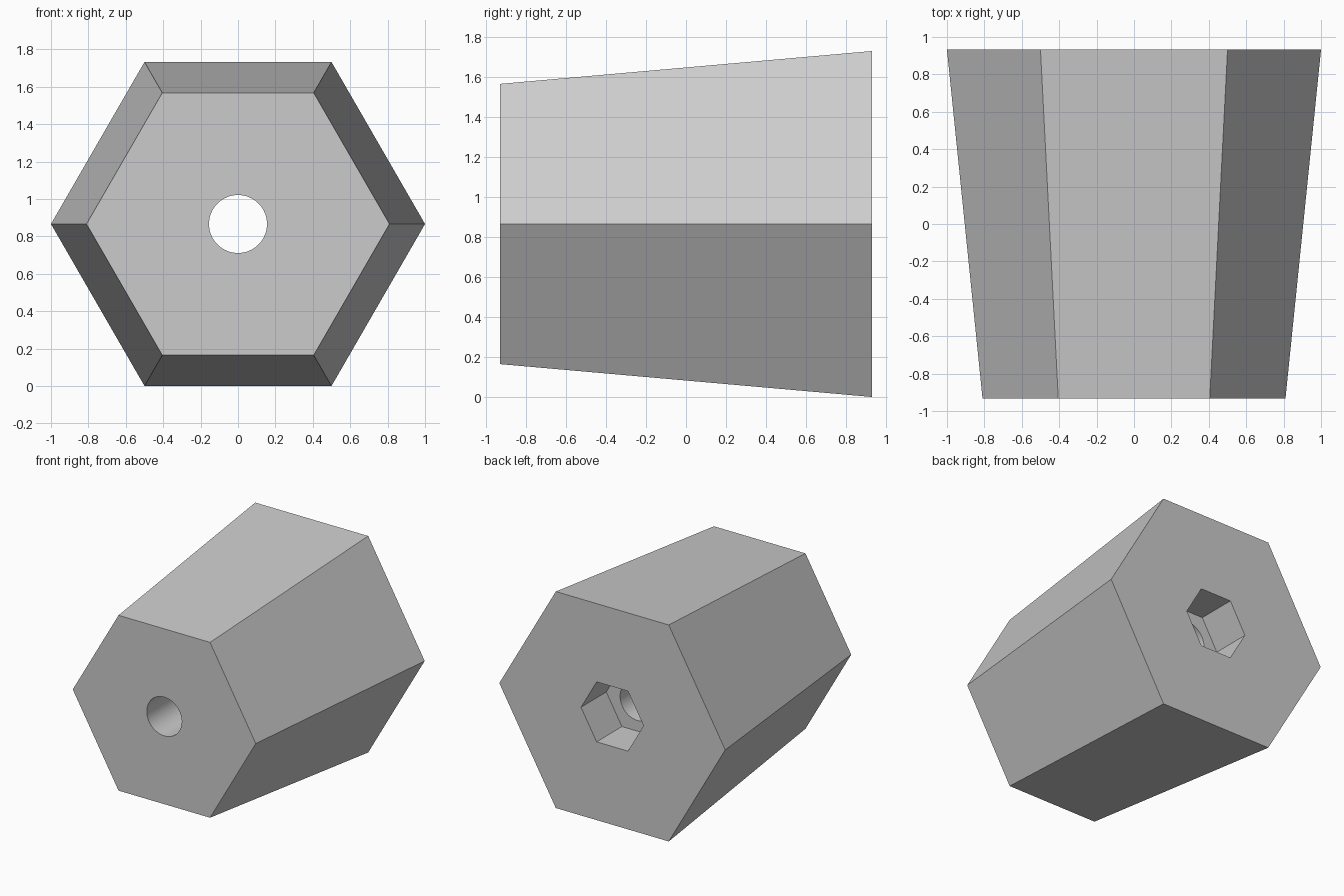
import bpy
import bmesh
from math import cos, sin, tau, radians

cube = bpy.data.objects.get("Cube")
if cube:
    bpy.data.objects.remove(cube, do_unlink=True)

HALF_LENGTH = 0.932
CENTRE_Z = 0.866
POCKET_DEPTH = 0.32

grey = bpy.data.materials.new("light grey")
grey.use_nodes = True
colour = (0.6, 0.6, 0.6, 1)
grey.diffuse_color = colour
grey.node_tree.nodes["Principled BSDF"].inputs["Base Color"].default_value = colour


def prism(name, sides, front_radius, back_radius, front_y, back_y):
    """Closed prism along y, with a corner pointing to +x."""
    bm = bmesh.new()
    rings = []
    for radius, y in ((front_radius, front_y), (back_radius, back_y)):
        angles = [tau * i / sides for i in range(sides)]
        rings.append([bm.verts.new((radius * cos(a), y, CENTRE_Z + radius * sin(a)))
                      for a in angles])
    front, back = rings
    bm.faces.new(front)
    bm.faces.new(back[::-1])
    for i in range(sides):
        j = (i + 1) % sides
        bm.faces.new((front[i], back[i], back[j], front[j]))
    bmesh.ops.recalc_face_normals(bm, faces=bm.faces)
    mesh = bpy.data.meshes.new(name)
    bm.to_mesh(mesh)
    bm.free()
    mesh.materials.append(grey)
    obj = bpy.data.objects.new(name, mesh)
    bpy.context.collection.objects.link(obj)
    return obj


# Tapered hexagonal body
body = prism("tapered_hex_body", 6, 0.81, 1.0, -HALF_LENGTH, HALF_LENGTH)

# Round through bore, and hexagonal pocket in the back
cutters = [
    prism("bore_cutter", 64, 0.155, 0.155, -1.2, 1.2),
    prism("pocket_cutter", 6, 0.277, 0.277, HALF_LENGTH - POCKET_DEPTH, 1.2),
]
bpy.ops.object.select_all(action="DESELECT")
body.select_set(True)
bpy.context.view_layer.objects.active = body
for cutter in cutters:
    cutter.hide_render = True
    cut = body.modifiers.new(cutter.name, "BOOLEAN")
    cut.operation = "DIFFERENCE"
    cut.solver = "EXACT"
    cut.object = cutter
    bpy.ops.object.modifier_apply(modifier=cut.name)
    bpy.data.objects.remove(cutter, do_unlink=True)

# Smooth bore wall, crisp flat sides
bpy.ops.object.shade_smooth_by_angle(angle=radians(30))
